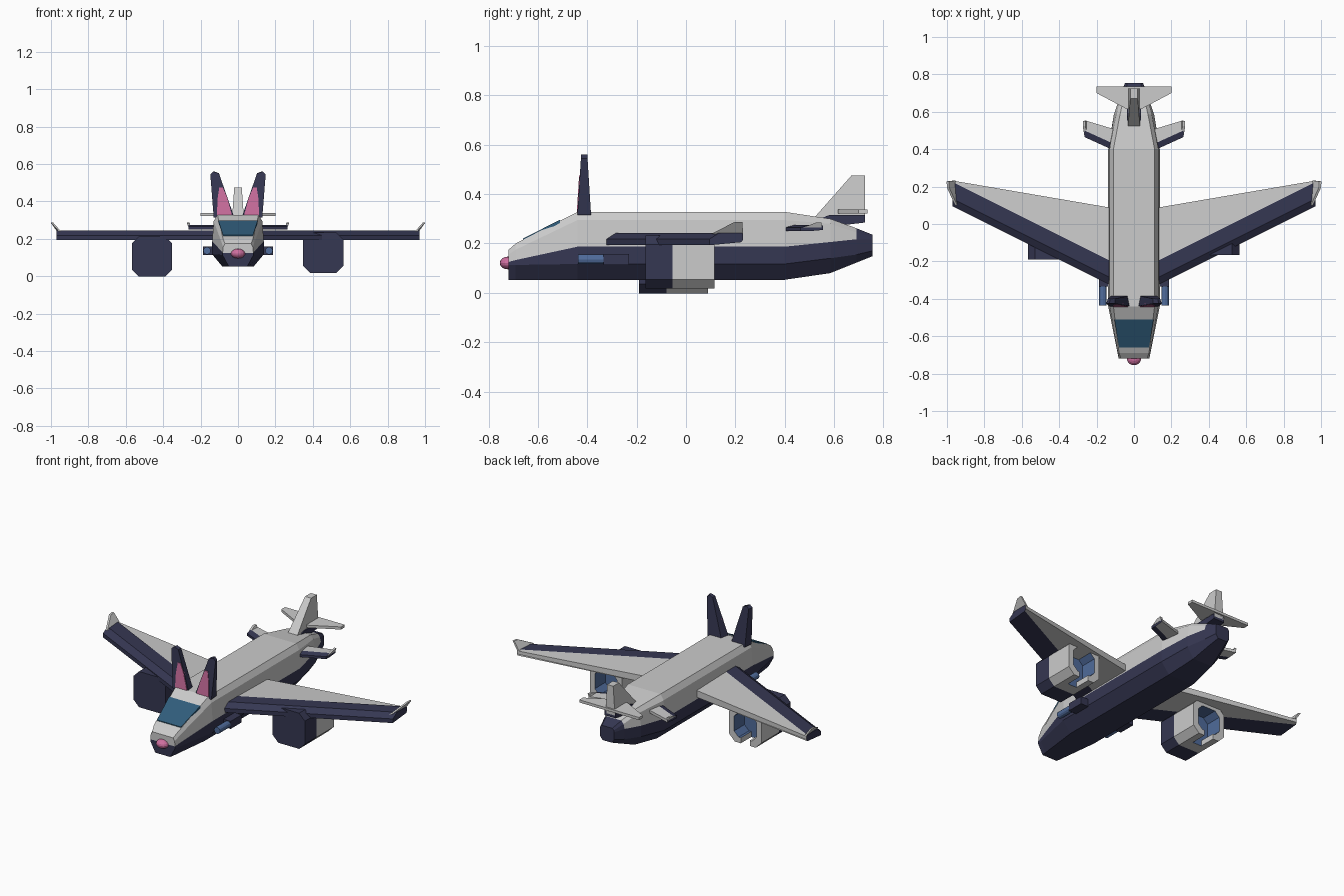
import bpy, bmesh, math
from mathutils import Vector

if "Cube" in bpy.data.objects:
    bpy.data.objects.remove(bpy.data.objects["Cube"])


def material(name, rgb):
    m = bpy.data.materials.new(name)
    m.diffuse_color = (*rgb, 1)
    m.use_nodes = True
    m.node_tree.nodes["Principled BSDF"].inputs["Base Color"].default_value = m.diffuse_color
    return m


GREY = material("grey", (0.8, 0.8, 0.8))
NAVY = material("navy", (0.036, 0.038, 0.085))
BLUE = material("steel_blue", (0.08, 0.15, 0.33))
GLASS = material("glass", (0.03, 0.11, 0.2))
PINK = material("pink", (0.62, 0.16, 0.35))
SIDES = (("right", 1), ("left", -1))


def build(name, verts, faces, mats):
    """Mesh object with one material per face."""
    me = bpy.data.meshes.new(name)
    me.from_pydata([Vector(v) for v in verts], [], faces)
    slots = list(dict.fromkeys(mats))
    for m in slots:
        me.materials.append(m)
    for p, m in zip(me.polygons, mats):
        p.material_index = slots.index(m)
    bm = bmesh.new()
    bm.from_mesh(me)
    bmesh.ops.recalc_face_normals(bm, faces=bm.faces)
    bm.to_mesh(me)
    bm.free()
    ob = bpy.data.objects.new(name, me)
    bpy.context.collection.objects.link(ob)
    return ob


def loft(name, rings, color, caps=None):
    """Skin equal rings; color is a material or f(section, segment)."""
    n = len(rings[0])
    pick = color if callable(color) else (lambda i, j: color)
    verts = [v for r in rings for v in r]
    faces, mats = [], []
    for i in range(len(rings) - 1):
        for j in range(n):
            k = (j + 1) % n
            faces.append([i * n + j, i * n + k, (i + 1) * n + k, (i + 1) * n + j])
            mats.append(pick(i, j))
    last = (len(rings) - 1) * n
    caps = caps or [(range(n), pick(0, 0)), (range(last, last + n), pick(0, 0))]
    for c, m in caps:
        faces.append(list(c))
        mats.append(m)
    return build(name, verts, faces, mats)


def box(name, x, y, z, color):
    return loft(name, [[(a, y[0], z[0]), (a, y[1], z[0]), (a, y[1], z[1]), (a, y[0], z[1])] for a in x], color)


def octagon(h, c):
    return [(c, -h), (h, -c), (h, c), (c, h), (-c, h), (-h, c), (-h, -c), (-c, -h)]


# Fuselage: half sections (x, z) from belly to roof
full = [(.085, .053), (.138, .117), (.138, .187), (.13, .295), (.11, .328)]
stations = [
    (-.72, [(.05, .053), (.082, .112), (.082, .125), (.08, .155), (.07, .174)]),
    (-.69, [(.055, .053), (.088, .113), (.088, .133), (.086, .175), (.08, .2)]),
    (-.44, full), (.40, full),
    (.585, [(.065, .08), (.108, .14), (.108, .206), (.095, .28), (.075, .3)]),
    (.69, [(.045, .122), (.072, .155), (.072, .217), (.065, .245), (.05, .262)]),
    (.755, [(.03, .148), (.048, .17), (.048, .215), (.045, .226), (.035, .236)]),
]
rings = [[(x, y, z) for x, z in p] + [(-x, y, z) for x, z in reversed(p)] for y, p in stations]
loft("fuselage", rings, lambda i, j: GREY if 2 <= j <= 6 and i < 5 else NAVY,
     [((2, 3, 4, 5, 6, 7), GREY), ((0, 1, 2, 7, 8, 9), NAVY), (range(60, 70), NAVY)])

# Windscreen lying on the sloped nose
loft("windscreen", [[(-.08, -.66, .216 + d), (.08, -.66, .216 + d),
                     (.105, -.51, .293 + d), (-.105, -.51, .293 + d)] for d in (-.01, .004)], GLASS)

# Nose ball
bpy.ops.mesh.primitive_uv_sphere_add(segments=16, ring_count=8, radius=1, location=(0, -.72, .121))
nose = bpy.context.object
nose.name = "nose"
nose.scale = (.038, .035, .026)
nose.data.materials.append(PINK)

# Tail fin, its dark foot and the tailplane
fin = [(.52, .305), (.67, .475), (.725, .475), (.725, .30), (.6, .285)]
loft("tail_fin", [[(s * (.02 if z > .4 else .032), y, z) for y, z in fin] for s in (-1, 1)], GREY)
foot = [(.54, .3), (.58, .315), (.725, .315), (.725, .285), (.6, .27)]
loft("fin_foot", [[(x, y, z) for y, z in foot] for x in (-.037, .037)], NAVY)
plan = [(-.2, .735), (-.2, .7), (-.04, .615), (.04, .615), (.2, .7), (.2, .735)]
loft("tailplane", [[(x, y, z) for x, y in plan] for z in (.322, .338)], GREY)

for side, s in SIDES:
    # Swept wing with dark leading band: root and tip sections
    def section(x, lead, trail, low):
        b = lead + .13
        return [(s * x, y, z) for y, z in
                [(lead, .193), (lead, .218), (lead + .04, .243), (b, .243),
                 (trail, .237), (trail, low), (b, (low + .193) / 2)]]
    loft(side + "_wing", [section(.1, -.34, .083, .195), section(.97, .095, .232, .218)],
         lambda i, j: GREY if j in (3, 4, 5) else NAVY)

    # Winglet leaning outwards
    loft(side + "_winglet", [[(s * (.945 + d), .1, .238), (s * (.955 + d), .232, .238),
                              (s * (.99 + d), .228, .288), (s * (.988 + d), .195, .286)]
                             for d in (0, .012)], GREY)

    # Small rear stub fin with dark front and raised tip
    def stub(x, y0, y1, dz=0):
        return [(s * x, y, z + dz) for y, z in
                [(y0, .25), (y0, .265), (y0 + .035, .274), (y1, .272), (y1, .255), (y0 + .035, .25)]]
    loft(side + "_stub_fin", [stub(.1, .39, .505), stub(.265, .465, .555)],
         lambda i, j: GREY if j in (2, 3, 4) else NAVY)
    loft(side + "_stub_tip", [[(s * x, .475, .265), (s * x, .55, .265),
                               (s * (x + .008), .55, .286), (s * (x + .008), .525, .284)]
                              for x in (.252, .266)], GREY)

    # Engine: solid dark front, grey middle, slotted exhaust ring
    cx, y0, cz = (.455, -.165, .125) if s > 0 else (-.46, -.19, .105)
    put = lambda pts, y: [(cx + x, y0 + y, cz + z) for x, z in pts]
    outer, inner = octagon(.108, .07), octagon(.075, .045)
    loft(side + "_engine", [put(outer, y) for y in (0, .11, .18)],
         lambda i, j: GREY if i else NAVY,
         [(range(8), NAVY), (range(16, 24), BLUE)])
    w = .03
    ring = [(w, -.108)] + outer + [(-w, -.108), (-w, -.075)] + inner[::-1] + [(w, -.075)]
    loft(side + "_exhaust_ring", [put(ring, y) for y in (.18, .28)],
         lambda i, j: BLUE if 11 <= j <= 18 else GREY)

    # Gun: dark mount and round barrel
    box(side + "_gun_mount", (s * .12, s * .186), (-.335, -.23), (.112, .158), NAVY)
    bpy.ops.mesh.primitive_cylinder_add(vertices=12, radius=.02, depth=.11,
                                        location=(s * .166, -.382, .136), rotation=(math.pi / 2, 0, 0))
    gun = bpy.context.object
    gun.name = side + "_gun_barrel"
    gun.data.materials.append(BLUE)

    # Ear: tapering blade with a pink inner face
    def ear_ring(pts, inset):
        out = []
        for x, z, front in pts:
            t = (z - .32) / .24
            y = -.44 + .015 * t - inset if front else -.385 - .015 * t
            out.append((s * x, y, z))
        return out
    shape = [(.02, .315), (.13, .315), (.148, .545), (.132, .56), (.102, .55)]
    mid = Vector((.095, .43))
    front = [(x, z, True) for x, z in shape]
    back = [(x + (mid.x - x) * .15, z, False) for x, z in shape]
    loft(side + "_ear", [ear_ring(front, 0), ear_ring(back, 0)], NAVY)
    pink = [(.032, .325), (.112, .325), (.11, .41), (.1, .475), (.082, .475), (.058, .42)]
    pink = [(x, z, True) for x, z in pink]
    loft(side + "_inner_ear", [ear_ring(pink, .003), ear_ring(pink, -.01)], PINK)
